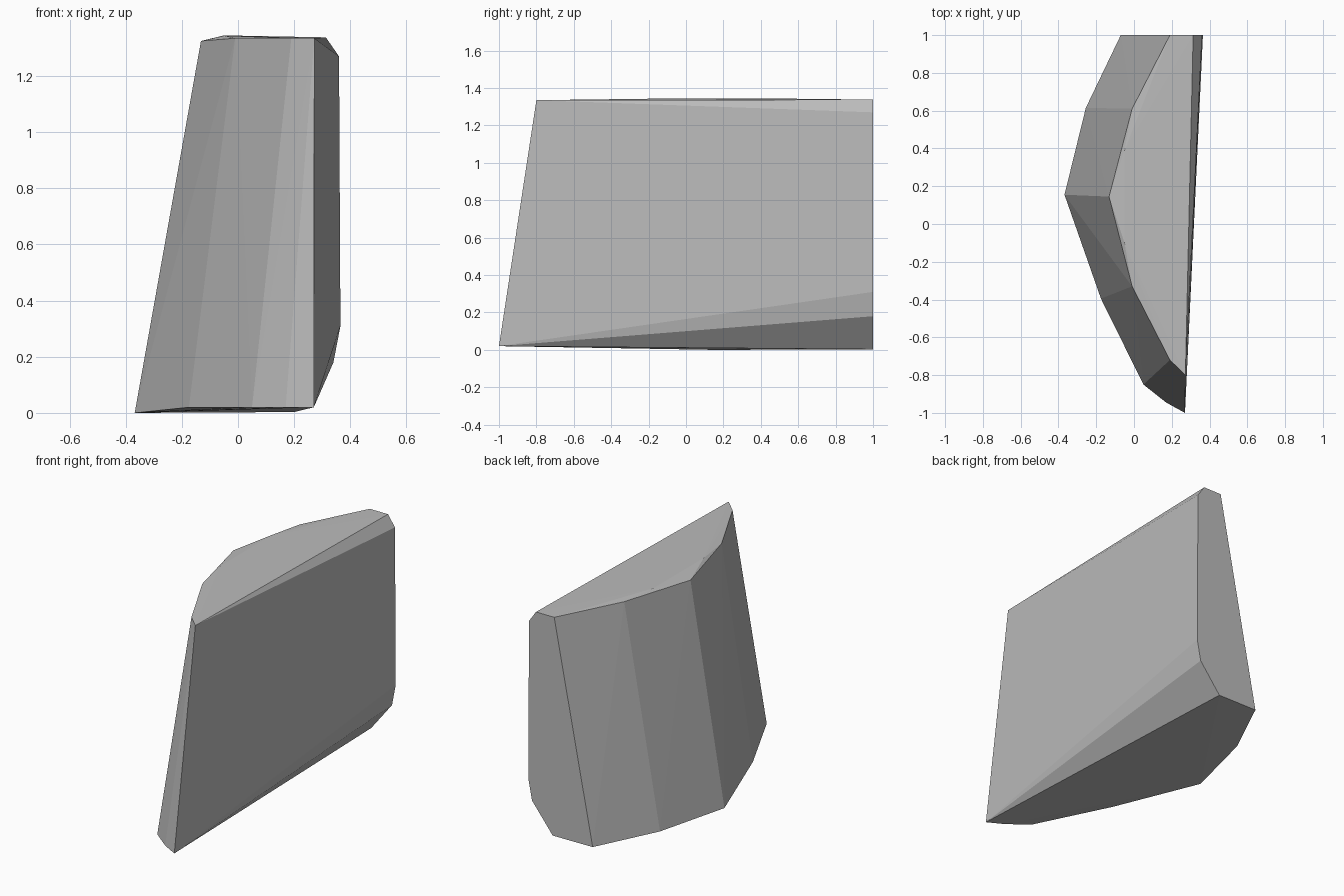
import bpy
import bmesh

cube = bpy.data.objects.get("Cube")
if cube:
    bpy.data.objects.remove(cube, do_unlink=True)

# Stone colour
stone = bpy.data.materials.new("stone grey")
stone.use_nodes = True
grey = (0.5, 0.5, 0.5, 1)
stone.diffuse_color = grey
stone.node_tree.nodes["Principled BSDF"].inputs["Base Color"].default_value = grey

# Curved foot of the slab, from the front tip round to the back
foot = [(0.27, -1, 0.02), (0.17, -0.945, 0.02), (0.05, -0.85, 0.02),
        (-0.175, -0.395, 0.02), (-0.368, 0.155, 0), (-0.255, 0.615, 0.003),
        (-0.07, 1, 0.005)]

# Smaller leaning crown
crown = [(0.272, -0.8, 1.335), (0.19, -0.72, 1.335), (-0.01, -0.33, 1.335),
         (-0.05, -0.1, 1.344), (-0.132, 0.145, 1.325), (-0.05, 0.39, 1.345),
         (-0.01, 0.61, 1.338), (0.19, 1, 1.338)]

# Chipped edge of the flat cut back
back_edge = [(0.313, 1, 1.338), (0.36, 1, 1.27), (0.365, 1, 0.31),
             (0.34, 1, 0.18), (0.2, 1, 0.003)]

# Faceted slab wrapped around the three outlines
bm = bmesh.new()
for point in foot + crown + back_edge:
    bm.verts.new(point)
hull = bmesh.ops.convex_hull(bm, input=bm.verts)
loose = [v for v in bm.verts if not v.link_faces]
bmesh.ops.delete(bm, geom=loose, context="VERTS")
bmesh.ops.recalc_face_normals(bm, faces=bm.faces)

mesh = bpy.data.meshes.new("rock_slab")
bm.to_mesh(mesh)
bm.free()
mesh.materials.append(stone)
rock = bpy.data.objects.new("rock_slab", mesh)
bpy.context.collection.objects.link(rock)
